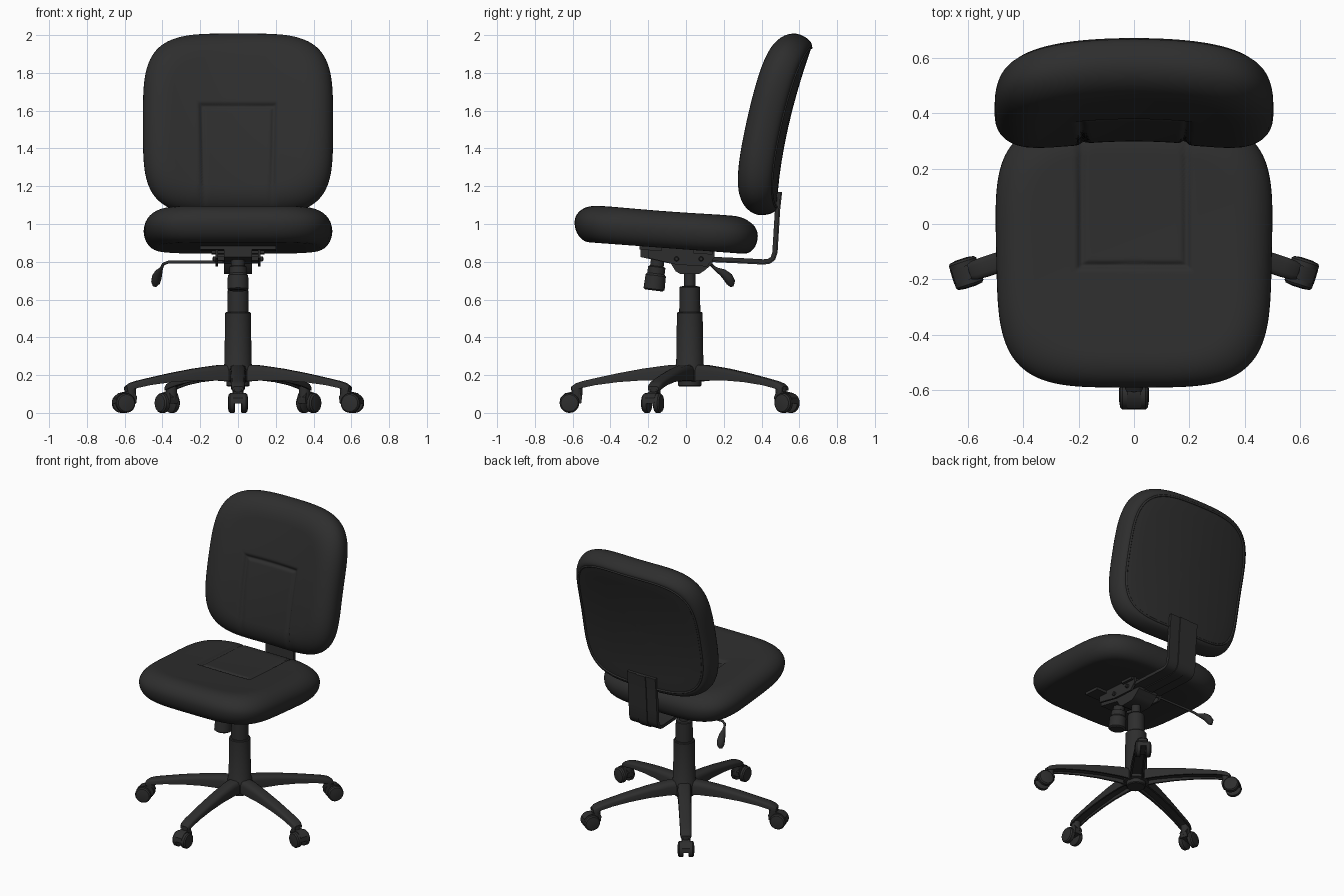
import bpy, bmesh, math
from mathutils import Matrix, Vector

if "Cube" in bpy.data.objects:
    bpy.data.objects.remove(bpy.data.objects["Cube"])

black = bpy.data.materials.new("soft_black")
black.diffuse_color = (0.027, 0.027, 0.027, 1)
black.use_nodes = True
black.node_tree.nodes["Principled BSDF"].inputs["Base Color"].default_value = black.diffuse_color


def loft(name, rings, angle=35):
    """Skin a list of closed rings and cap both ends."""
    bm = bmesh.new()
    vs = [[bm.verts.new(p) for p in r] for r in rings]
    n = len(rings[0])
    for a, b in zip(vs, vs[1:]):
        for i in range(n):
            j = (i + 1) % n
            bm.faces.new((a[i], a[j], b[j], b[i]))
    bm.faces.new(vs[0][::-1])
    bm.faces.new(vs[-1])
    bmesh.ops.recalc_face_normals(bm, faces=bm.faces)
    me = bpy.data.meshes.new(name)
    bm.to_mesh(me)
    bm.free()
    ob = bpy.data.objects.new(name, me)
    bpy.context.collection.objects.link(ob)
    me.materials.append(black)
    bpy.ops.object.select_all(action='DESELECT')
    ob.select_set(True)
    bpy.context.view_layer.objects.active = ob
    bpy.ops.object.shade_smooth_by_angle(angle=math.radians(angle))
    return ob


def lathe(name, pts, mat, n=32):
    """Turn (radius, height) points about the local z axis of mat."""
    return loft(name, [[mat @ Vector((r * math.cos(2 * math.pi * i / n), r * math.sin(2 * math.pi * i / n), h))
                        for i in range(n)] for r, h in pts])


def prism(name, poly, x0, x1):
    """Extrude a (y, z) outline along x."""
    return loft(name, [[(x, y, z) for y, z in poly] for x in (x0, x1)])


def strip(name, path, w, t, off=0):
    """Flat bar of half width w and half thickness t along a (y, z) path."""
    rings = []
    for i, p in enumerate(path):
        a, b = path[max(i - 1, 0)], path[min(i + 1, len(path) - 1)]
        d = (Vector(b) - Vector(a)).normalized()
        nrm = Vector((d.y, -d.x))
        lo, hi = Vector(p) + nrm * (off - t), Vector(p) + nrm * (off + t)
        rings.append([(-w, *lo), (w, *lo), (w, *hi), (-w, *hi)])
    return loft(name, rings)


def tube(name, pts, radius, radii=None, cyclic=False):
    cu = bpy.data.curves.new(name, 'CURVE')
    cu.dimensions = '3D'
    cu.bevel_depth = radius
    cu.bevel_resolution = 3
    cu.use_fill_caps = True
    sp = cu.splines.new('POLY')
    sp.points.add(len(pts) - 1)
    for i, p in enumerate(pts):
        sp.points[i].co = (*p, 1)
        sp.points[i].radius = radii[i] if radii else 1
    sp.use_cyclic_u = cyclic
    sp.use_smooth = True
    cu.materials.append(black)
    ob = bpy.data.objects.new(name, cu)
    bpy.context.collection.objects.link(ob)


def outline(s, n=240):
    """Rounded-square outline scaled by s."""
    out = []
    for i in range(n):
        c, q = math.cos(2 * math.pi * i / n), math.sin(2 * math.pi * i / n)
        r = s / (c ** 4 + q ** 4) ** 0.25
        out.append((r * c, r * q))
    return out


def cushion(name, place, hb, wb, ht, wt):
    """Pad with a flat underside, rounded rim and finely divided top."""
    prof = [(0.02 + (0.98 - wb) * k / 5, -hb) for k in range(5)]
    for k in range(-8, 11):
        a = math.pi / 2 * (k / 8 if k < 0 else k / 10)
        w, h = (wb, hb) if k < 0 else (wt, ht)
        prof.append((1 - w + w * math.cos(a), h * math.sin(a)))
    prof += [((1 - wt) * (1 - k / 50) + 0.005, ht) for k in range(1, 51)]
    return loft(name, [[place(u, v, d) for u, v in outline(s)] for s, d in prof], 60)


def seam(sd):
    """Stitched groove along a panel edge, panel slightly sunk."""
    return 0.013 * math.exp(-(sd / 0.012) ** 2) + (0.006 / (1 + math.exp(min(sd / 0.006, 50))))


# Seat cushion
def seat_place(u, v, d):
    x, y = 0.505 * u * (0.985 + 0.02 * v), -0.105 + 0.485 * v
    z = 0.965 - 0.074 * y + d
    if d > 0.05:
        k = (d - 0.05) / 0.05
        z -= k * (seam(max(abs(x) - 0.19, -0.15 - y)) + 0.012 * max(0, 1 - u * u - v * v))
    return (x, y, z)


cushion("seat", seat_place, 0.1, 0.16, 0.1, 0.26)


# Backrest cushion, leaning and wrapped forward at the sides
def back_place(u, v, d):
    x, z = 0.503 * u, 1.511 + 0.464 * v
    t = max(0, (z - 1.05) / 0.9)
    slope = 0.359 * t ** 0.7
    ln = math.hypot(1, slope)
    if d > 0.06:
        d -= (d - 0.06) / 0.06 * (seam(max(abs(x) - 0.19 - 0.01 * v, z - 1.58)) + 0.01 * max(0, 1 - u * u - v * v))
    d += 0.08
    return (x, 0.48 + 0.19 * t ** 1.7 - 0.2 * x * x - d / ln, z + d * slope / ln)


cushion("backrest", back_place, 0.08, 0.08, 0.12, 0.3)
tube("back_panel_piping", [back_place(u, v, -0.08) for u, v in outline(0.91, 96)], 0.007, cyclic=True)

# Backrest support bar with centre rib
path = [(0.08, 0.818), (0.3, 0.808), (0.41, 0.802), (0.44, 0.806), (0.458, 0.82),
        (0.468, 0.85), (0.474, 0.95), (0.482, 1.08), (0.492, 1.17)]
strip("back_support_bar", path, 0.11, 0.011)
strip("back_support_rib", path, 0.035, 0.005, 0.012)

# Tilt mechanism under the seat
prism("mechanism_housing", [(-0.24, 0.885), (-0.24, 0.825), (-0.08, 0.79), (-0.055, 0.75), (-0.03, 0.735),
                            (0.07, 0.735), (0.1, 0.755), (0.14, 0.79), (0.15, 0.86)], -0.075, 0.075)
for s in (-1, 1):
    prism("mechanism_side_flange", [(-0.2, 0.88), (-0.2, 0.82), (-0.05, 0.785), (0.11, 0.775),
                                    (0.15, 0.82), (0.15, 0.86)], s * 0.105, s * 0.12)
    for y in (-0.05, 0.08):
        lathe("flange_bolt", [(0.013, 0), (0.013, 0.012), (0.008, 0.016)],
              Matrix.Translation((s * 0.118, y, 0.815)) @ Matrix.Rotation(s * math.pi / 2, 4, 'Y'), 12)
prism("front_mounting_plate", [(-0.245, 0.888), (-0.245, 0.865), (-0.13, 0.856), (-0.13, 0.88)], -0.2, 0.2)
prism("rear_mounting_plate", [(0.04, 0.872), (0.04, 0.845), (0.14, 0.838), (0.14, 0.864)], -0.14, 0.14)

# Tension knob
lathe("tension_knob", [(0.045, 0), (0.056, 0.008), (0.054, 0.08), (0.046, 0.09), (0.046, 0.125), (0.036, 0.13), (0.036, 0.19)],
      Matrix.Translation((0, -0.17, 0.648)) @ Matrix.Rotation(math.radians(-7), 4, 'X'))

# Height lever
tube("lever_rod", [(-0.08, 0.12, 0.8), (-0.37, 0.12, 0.798), (-0.395, 0.13, 0.788), (-0.405, 0.15, 0.768)], 0.008)
tube("lever_paddle", [(-0.4, 0.14, 0.775), (-0.41, 0.165, 0.758), (-0.42, 0.195, 0.742), (-0.43, 0.222, 0.718),
                      (-0.437, 0.238, 0.69), (-0.442, 0.243, 0.67)], 0.008, [0.8, 1.5, 2.6, 3.3, 3, 1.2])

# Gas column
CY = 0.02
lathe("gas_column", [(0.055, 0.14), (0.062, 0.145), (0.062, 0.17), (0.08, 0.175), (0.08, 0.245), (0.072, 0.26),
                     (0.068, 0.528), (0.064, 0.533), (0.056, 0.534), (0.054, 0.665), (0.05, 0.67),
                     (0.03, 0.671), (0.03, 0.76)], Matrix.Translation((0, CY, 0)), 40)

# Five-star base: arched legs with hollow undersides, each on a twin-wheel caster
leg = [(0.03, 0.256, 0.165, 0.046), (0.12, 0.252, 0.172, 0.044), (0.25, 0.234, 0.172, 0.041),
       (0.38, 0.21, 0.163, 0.039), (0.5, 0.184, 0.147, 0.037), (0.57, 0.168, 0.132, 0.037),
       (0.605, 0.156, 0.122, 0.035), (0.625, 0.14, 0.118, 0.028)]
for k in range(5):
    m = Matrix.Translation((0, CY, 0)) @ Matrix.Rotation(math.radians(-90 + 72 * k), 4, 'Z')
    rings = []
    for r, zt, zb, w in leg:
        h = zt - zb
        half = [(w, zb), (w, zt - 0.35 * h), (0.85 * w, zt - 0.1 * h), (0.5 * w, zt)]
        inner = [(0.72 * w, zb), (0.68 * w, zb + 0.3 * h)]
        sec = half + [(-a, b) for a, b in half[::-1]] + [(-a, b) for a, b in inner] + inner[::-1]
        rings.append([m @ Vector((r, a, b)) for a, b in sec])
    loft("base_leg", rings, 50)
    lathe("caster_stem", [(0.028, 0.07), (0.03, 0.14)], m @ Matrix.Translation((0.598, 0, 0)), 20)
    hub = m @ Matrix.Translation((0.637, 0, 0.052)) @ Matrix.Rotation(math.pi / 2, 4, 'X')
    for s in (-1, 1):
        lathe("caster_wheel", [(0.046, s * 0.016), (0.052, s * 0.02), (0.052, s * 0.042), (0.045, s * 0.05), (0.02, s * 0.054)],
              hub, 28)
    # Hood between the wheels
    hood = [(0.575, 0.05), (0.57, 0.085), (0.585, 0.11), (0.625, 0.112), (0.66, 0.104), (0.685, 0.08), (0.69, 0.05)]
    loft("caster_hood", [[m @ Vector((r, y, z)) for r, z in hood] for y in (-0.026, 0.026)])
